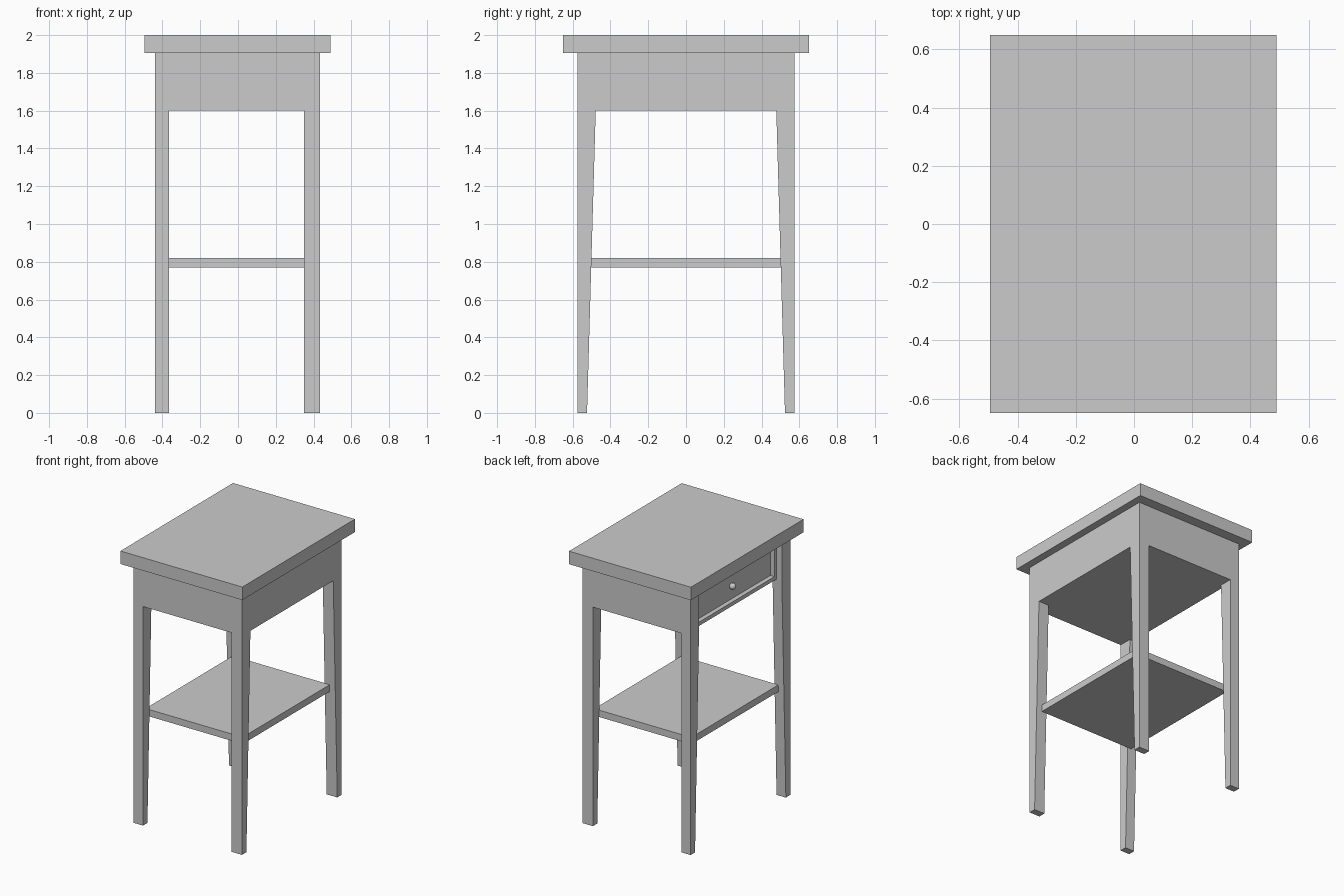
import bpy, bmesh

if "Cube" in bpy.data.objects:
    bpy.data.objects.remove(bpy.data.objects["Cube"])

APRON_BOTTOM, APRON_TOP = 1.60, 1.905
LEG_OUT, LEG_IN_TOP, LEG_IN_FOOT = 0.575, 0.478, 0.524


def finish(bm, name):
    bmesh.ops.recalc_face_normals(bm, faces=bm.faces[:])
    mesh = bpy.data.meshes.new(name)
    bm.to_mesh(mesh)
    bm.free()
    obj = bpy.data.objects.new(name, mesh)
    bpy.context.collection.objects.link(obj)
    return obj


def box(name, x, y, z):
    bm = bmesh.new()
    bmesh.ops.create_cube(bm, size=1)
    for v in bm.verts:
        v.co = [(r[0] + r[1]) / 2 + c * (r[1] - r[0]) for c, r in zip(v.co, (x, y, z))]
    return finish(bm, name)


def end_frame(name, side):
    """Apron with two legs in one piece; legs taper on the inner face."""
    xs, zs = (-0.44, -0.365, 0.35, 0.435), (0, APRON_BOTTOM, APRON_TOP)
    bm = bmesh.new()
    grid = {}

    def vert(i, k):
        if (i, k) not in grid:
            grid[i, k] = bm.verts.new((xs[i], side * LEG_OUT, zs[k]))
        return grid[i, k]

    for i, k in ((0, 0), (2, 0), (0, 1), (1, 1), (2, 1)):
        bm.faces.new([vert(i, k), vert(i + 1, k), vert(i + 1, k + 1), vert(i, k + 1)])
    ext = bmesh.ops.extrude_face_region(bm, geom=bm.faces[:], use_keep_orig=True)
    for v in ext["geom"]:
        if isinstance(v, bmesh.types.BMVert):
            v.co.y = side * (LEG_IN_FOOT if v.co.z < 0.01 else LEG_IN_TOP)
    return finish(bm, name)


# Table top and lower shelf
box("table_top", (-0.495, 0.49), (-0.65, 0.65), (APRON_TOP, 2.0))
box("lower_shelf", (-0.395, 0.39), (-0.503, 0.503), (0.77, 0.82))

# Front and back legs with aprons
end_frame("front_legs_and_apron", -1)
end_frame("back_legs_and_apron", 1)

# Closed drawer case, flush with the legs on the right
Y = LEG_IN_TOP
box("drawer_case", (-0.345, 0.435), (-Y, Y), (APRON_BOTTOM, APRON_TOP))

# Face frame around the drawer on the left side
frame_x, w = (-0.395, -0.345), 0.022
box("drawer_bottom_rail", frame_x, (-Y, Y), (APRON_BOTTOM, APRON_BOTTOM + 0.028))
box("drawer_top_rail", frame_x, (-Y, Y), (APRON_TOP - w, APRON_TOP))
for label, s in (("front", -1), ("back", 1)):
    box("drawer_stile_" + label, frame_x, sorted((s * Y, s * (Y - w))),
        (APRON_BOTTOM + 0.028, APRON_TOP - w))

# Inset drawer front and round knob
box("drawer_front", (-0.362, -0.345), (-Y + w, Y - w), (APRON_BOTTOM + 0.028, APRON_TOP - w))
bpy.ops.mesh.primitive_uv_sphere_add(segments=24, ring_count=12, radius=0.023,
                                     location=(-0.378, 0, 1.727))
bpy.context.object.name = "drawer_knob"
bpy.ops.object.shade_smooth()
